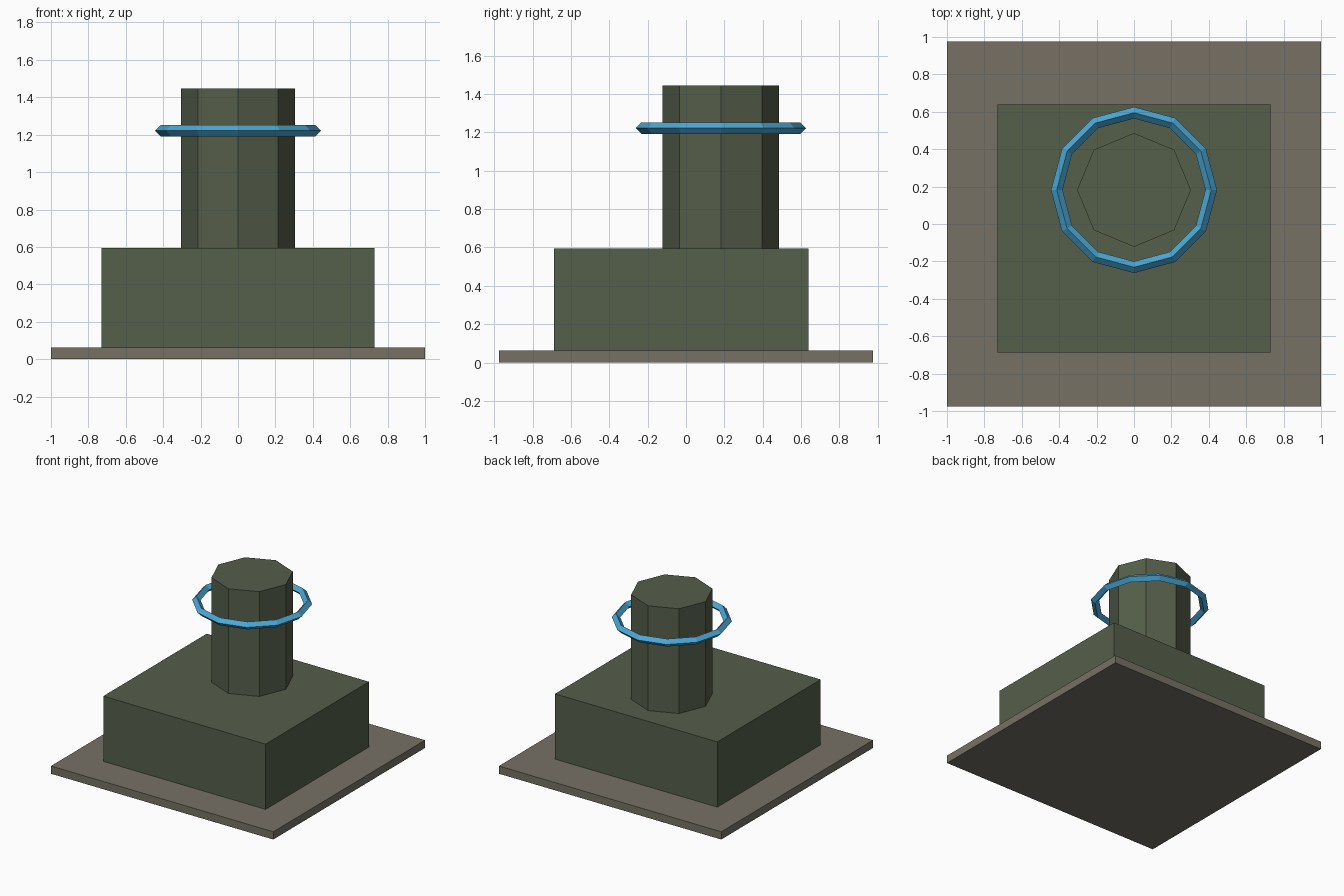
import bpy, bmesh, math
from mathutils import Matrix

if "Cube" in bpy.data.objects:
    bpy.data.objects.remove(bpy.data.objects["Cube"])


def material(name, srgb):
    m = bpy.data.materials.new(name)
    lin = [((c / 255 + 0.055) / 1.055) ** 2.4 for c in srgb]
    m.diffuse_color = (*lin, 1)
    m.use_nodes = True
    m.node_tree.nodes["Principled BSDF"].inputs["Base Color"].default_value = m.diffuse_color
    return m


green = material("dark olive green", (85, 94, 74))
stone = material("grey brown stone", (118, 113, 101))
blue = material("bright blue", (74, 168, 214))


def finish(bm, name, mat):
    bmesh.ops.recalc_face_normals(bm, faces=bm.faces)
    mesh = bpy.data.meshes.new(name)
    bm.to_mesh(mesh)
    bm.free()
    mesh.materials.append(mat)
    bpy.context.collection.objects.link(bpy.data.objects.new(name, mesh))


def box(name, mat, lo, hi):
    bm = bmesh.new()
    size = [b - a for a, b in zip(lo, hi)]
    mid = [(a + b) / 2 for a, b in zip(lo, hi)]
    bmesh.ops.create_cube(bm, size=1, matrix=Matrix.Translation(mid) @ Matrix.Diagonal((*size, 1)))
    finish(bm, name, mat)


def column(name, mat, y, radius, z0, z1, sides):
    bm = bmesh.new()
    bmesh.ops.create_cone(bm, cap_ends=True, segments=sides, radius1=radius, radius2=radius,
                          depth=z1 - z0, matrix=Matrix.Translation((0, y, (z0 + z1) / 2)))
    finish(bm, name, mat)


def ring(name, mat, y, z, major, minor, sides, section):
    bm = bmesh.new()
    loops = []
    for i in range(sides):
        a = math.tau * i / sides
        loop = []
        for j in range(section):
            b = math.tau * j / section
            r = major + minor * math.cos(b)
            loop.append(bm.verts.new((r * math.cos(a), y + r * math.sin(a), z + minor * math.sin(b))))
        loops.append(loop)
    for i in range(sides):
        p, q = loops[i], loops[(i + 1) % sides]
        for j in range(section):
            k = (j + 1) % section
            bm.faces.new((p[j], q[j], q[k], p[k]))
    finish(bm, name, mat)


# Ground slab and main block
box("base_slab", stone, (-1, -0.975, 0), (1, 0.975, 0.063))
box("main_block", green, (-0.73, -0.688, 0.063), (0.73, 0.64, 0.594))
# Eight-sided tower set toward the back, with a floating diamond-section ring
column("tower", green, 0.182, 0.304, 0.594, 1.446, 8)
ring("glow_ring", blue, 0.182, 1.222, 0.413, 0.031, 12, 4)
